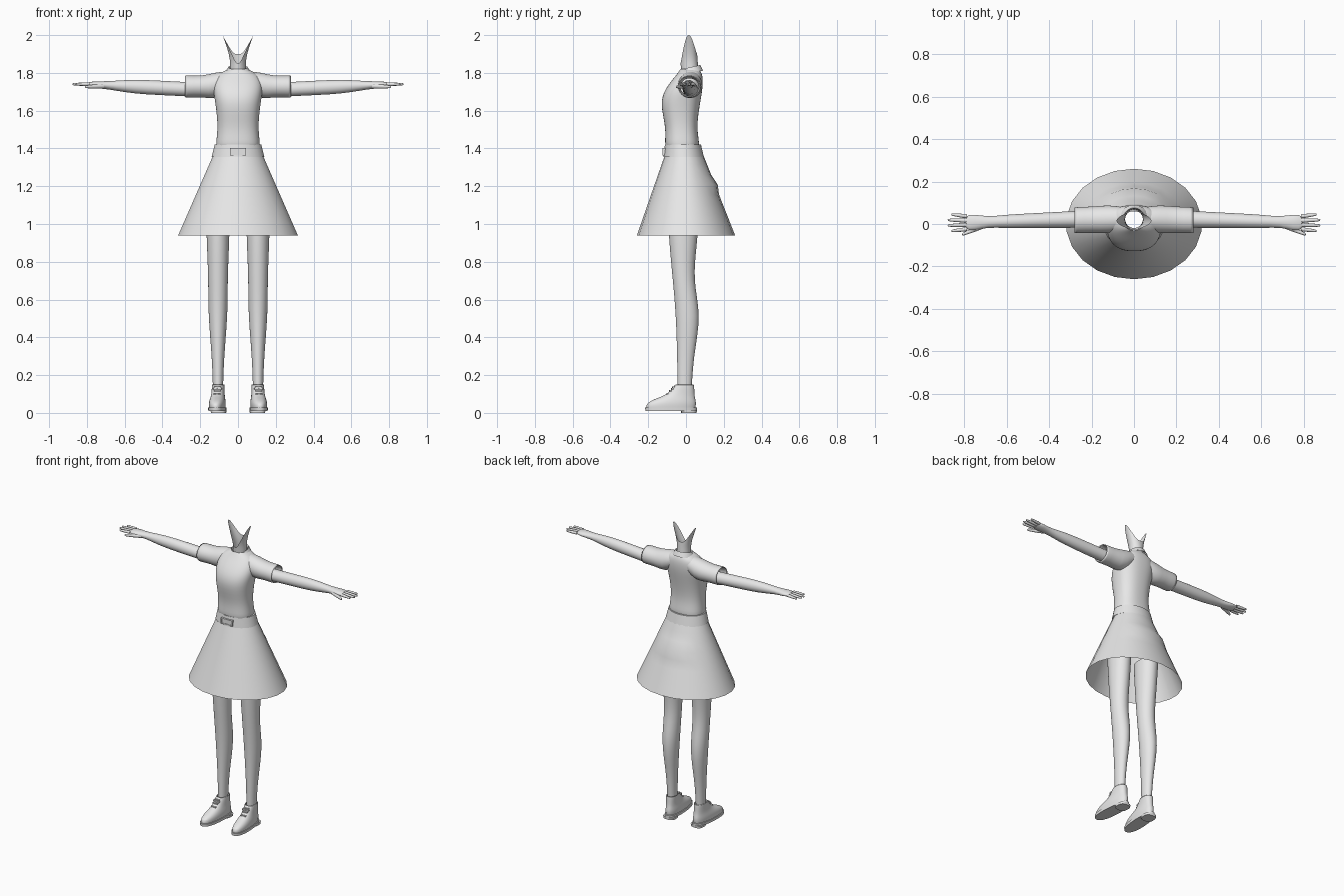
import bpy, bmesh
from math import sin, cos, pi, radians, copysign
from mathutils import Matrix, Vector

default_cube = bpy.data.objects.get("Cube")
if default_cube:
    bpy.data.objects.remove(default_cube, do_unlink=True)

grey = bpy.data.materials.new("light_grey")
grey.use_nodes = True
grey.diffuse_color = (.8, .8, .8, 1)
grey.node_tree.nodes["Principled BSDF"].inputs["Base Color"].default_value = grey.diffuse_color


def mix(start, end, t):
    return start + (end - start) * t


def finish(bm, name, subdivisions=0, sharp_angle=60):
    bmesh.ops.recalc_face_normals(bm, faces=bm.faces)
    mesh = bpy.data.meshes.new(name)
    bm.to_mesh(mesh)
    bm.free()
    mesh.materials.append(grey)
    part = bpy.data.objects.new(name, mesh)
    bpy.context.collection.objects.link(part)
    bpy.ops.object.select_all(action='DESELECT')
    part.select_set(True)
    bpy.context.view_layer.objects.active = part
    bpy.ops.object.shade_smooth_by_angle(angle=radians(sharp_angle))
    if subdivisions:
        smooth = part.modifiers.new("smooth", 'SUBSURF')
        smooth.levels = smooth.render_levels = subdivisions
    return part


def loft(name, rows, closed=True, cap_start=False, cap_end=False, **finishing):
    """Skin a list of rows that hold equally many points."""
    bm = bmesh.new()
    grid = [[bm.verts.new(point) for point in row] for row in rows]
    count = len(grid[0])
    for lower, upper in zip(grid, grid[1:]):
        for i in range(count if closed else count - 1):
            j = (i + 1) % count
            bm.faces.new((lower[i], lower[j], upper[j], upper[i]))
    if cap_start:
        bm.faces.new(grid[0])
    if cap_end:
        bm.faces.new(grid[-1])
    return finish(bm, name, **finishing)


def outline(half_width, low, high, sides, power):
    """Rounded cross-section as pairs of coordinates."""
    pairs = []
    for i in range(sides):
        angle = 2 * pi * (i + .5) / sides
        c, s = cos(angle), sin(angle)
        across = half_width * copysign(abs(c) ** (2 / power), c)
        along = copysign(abs(s) ** (2 / power), s)
        pairs.append((across, mix(low, high, (along + 1) / 2)))
    return pairs


def stack(name, sections, sides=20, power=2, **options):
    """Upright tube from (height, half width, front, back) sections."""
    rows = [[(x, y, height) for x, y in outline(half, front, back, sides, power)]
            for height, half, front, back in sections]
    return loft(name, rows, **options)


def limb(name, side, sections, sides=16, **options):
    """Sideways tube from (centre, half depth, half height) sections."""
    rows = [[(side * centre[0], centre[1] + y, centre[2] + z)
             for y, z in outline(depth, -height, height, sides, 2)]
            for centre, depth, height in sections]
    return loft(name, rows, **options)


def finger(name, side, root, tip, radius):
    root, tip = Vector(root), Vector(tip)
    sections = [(root.lerp(tip, t), radius * mix(1, .5, t ** 4), radius * mix(1, .5, t ** 4))
                for t in (0, .4, .9, 1)]
    limb(name, side, sections, sides=8, cap_end=True, subdivisions=1)


def box(name, center, size):
    bm = bmesh.new()
    bmesh.ops.create_cube(bm, size=1, matrix=Matrix.Translation(center) @ Matrix.Diagonal((*size, 1)))
    return finish(bm, name, sharp_angle=30)


# Shirt body, open at hem and neck
stack("shirt_body", [
    (1.4, .11, -.1, .06), (1.42, .12, -.115, .075), (1.51, .105, -.105, .055),
    (1.64, .12, -.14, .075), (1.72, .135, -.11, .09), (1.79, .12, -.05, .09),
    (1.82, .05, -.03, .07)], sides=24, power=2.4, subdivisions=2)

# Skirt with a soft crease at the back
skirt_rows = []
for step in range(9):
    t = step / 8
    row = outline(mix(.13, .32, t), mix(-.11, -.26, t), mix(.09, .26, t), sides=22, power=2)
    crease = .014 if step == 3 else 0
    skirt_rows.append([(x, y + crease * (y > .11), mix(1.37, .94, t)) for x, y in row])
loft("skirt", skirt_rows)

# Waistband and buckle
stack("waistband", [
    (1.36, .13, -.11, .085), (1.355, .14, -.12, .095),
    (1.42, .124, -.112, .08), (1.42, .114, -.1, .07)], sides=32, sharp_angle=40)
buckle = Vector((0, -.117, 1.383))
box("buckle_plate", buckle, (.07, .01, .03))
for sign in (-1, 1):
    box("buckle_side", buckle + Vector((sign * .038, 0, 0)), (.008, .016, .04))
    box("buckle_bar", buckle + Vector((0, 0, sign * .016)), (.08, .016, .007))

# Neck shell whose rim climbs into a point on each side
neck_rows = []
for step in range(9):
    t = step / 8
    row = []
    for i in range(40):
        c, s = cos(pi * i / 20), sin(pi * i / 20)
        rim = mix(1.875 + .025 * s, 2, abs(c) ** 2.5)
        height = mix(1.77, rim, t)
        flare = .04 * (max(0, height - 1.86) / .14) ** 1.4
        row.append((.042 * c + copysign(flare, c), .025 + .044 * s - .01 * t, height))
    neck_rows.append(row)
loft("neck", neck_rows)

# Folded collar with a pointed wing on each side of the front opening
inner, fold, outer = [], [], []
for i in range(33):
    angle = mix(-.46, 1.46, i / 32) * pi
    c, s = cos(angle), sin(angle)
    wing = .045 * max(0, 1 - abs(s + .82) * 3.3)
    lift = .012 * s
    inner.append((.045 * c, .022 + .048 * s, 1.815 + lift))
    fold.append((.051 * c, .022 + .054 * s, 1.83 + lift))
    outer.append((.07 * c, .022 + (.068 + wing / 2) * s, 1.8 + lift - wing))
loft("collar", [inner, fold, outer], closed=False)

for side, label in ((1, "left_"), (-1, "right_")):
    # Sleeve with turned-in cuff
    sleeve = ((.05, 1.76, .055, .05), (.12, 1.73, .07, .075), (.19, 1.728, .062, .055),
              (.28, 1.728, .064, .062), (.285, 1.728, .058, .055), (.23, 1.726, .05, .046))
    limb(label + "sleeve", side, [((x, mix(.026, .016, x * 3), z), depth, height)
                                  for x, z, depth, height in sleeve], subdivisions=1)

    # Arm and palm, rising slightly toward the hand
    arm = ((.16, .042, .04), (.3, .04, .038), (.5, .035, .04), (.6, .033, .033),
           (.69, .024, .021), (.75, .04, .019), (.8, .036, .011))
    limb(label + "arm", side, [((x, .03 - .03 * x, 1.7 + .05 * x), depth, height)
                               for x, depth, height in arm], cap_end=True, subdivisions=1)

    # Four fingers and a thumb
    for i in range(4):
        spread = i - 1.5
        finger(label + "finger", side, (.785, .006 + .02 * spread, 1.74),
               (.88 - .009 * spread ** 2, .006 + .026 * spread, 1.74), .0105)
    finger(label + "thumb", side, (.71, -.01, 1.73), (.81, -.05, 1.726), .013)

    # Leg
    leg = stack(label + "leg", [
        (1.1, .066, -.1, .075), (.9, .06, -.09, .06), (.7, .051, -.07, .036),
        (.52, .053, -.054, .083), (.3, .032, -.047, .04), (.12, .027, -.045, .03)], subdivisions=2)
    leg.location.x = side * .106

    # Ankle shoe: upper, sole, heel and laces, turned slightly outward
    shoe = [
        stack(label + "shoe_upper", [
            (.02, .042, -.21, .05), (.05, .045, -.215, .056), (.075, .04, -.165, .05),
            (.1, .034, -.09, .045), (.16, .034, -.056, .044), (.14, .028, -.05, .036)],
            power=2.3, subdivisions=2),
        stack(label + "shoe_sole", [(.01, .046, -.215, .057), (.028, .047, -.217, .058)],
              sides=32, power=2.4, cap_start=True, cap_end=True, sharp_angle=40),
        stack(label + "shoe_heel", [(0, .04, -.025, .056), (.015, .042, -.025, .057)],
              sides=24, power=3, cap_start=True, cap_end=True, sharp_angle=40)]
    for t in (0, .5, 1):
        shoe.append(box(label + "lace", (0, mix(-.1, -.066, t), mix(.1, .136, t)), (.036, .012, .007)))
    for sign in (-1, 1):
        shoe.append(box(label + "lace_bow", (sign * .012, -.073, .128), (.022, .012, .009)))
    for part in shoe:
        part.matrix_world = Matrix.Translation((side * .104, 0, 0)) @ Matrix.Rotation(side * radians(4), 4, 'Z')
